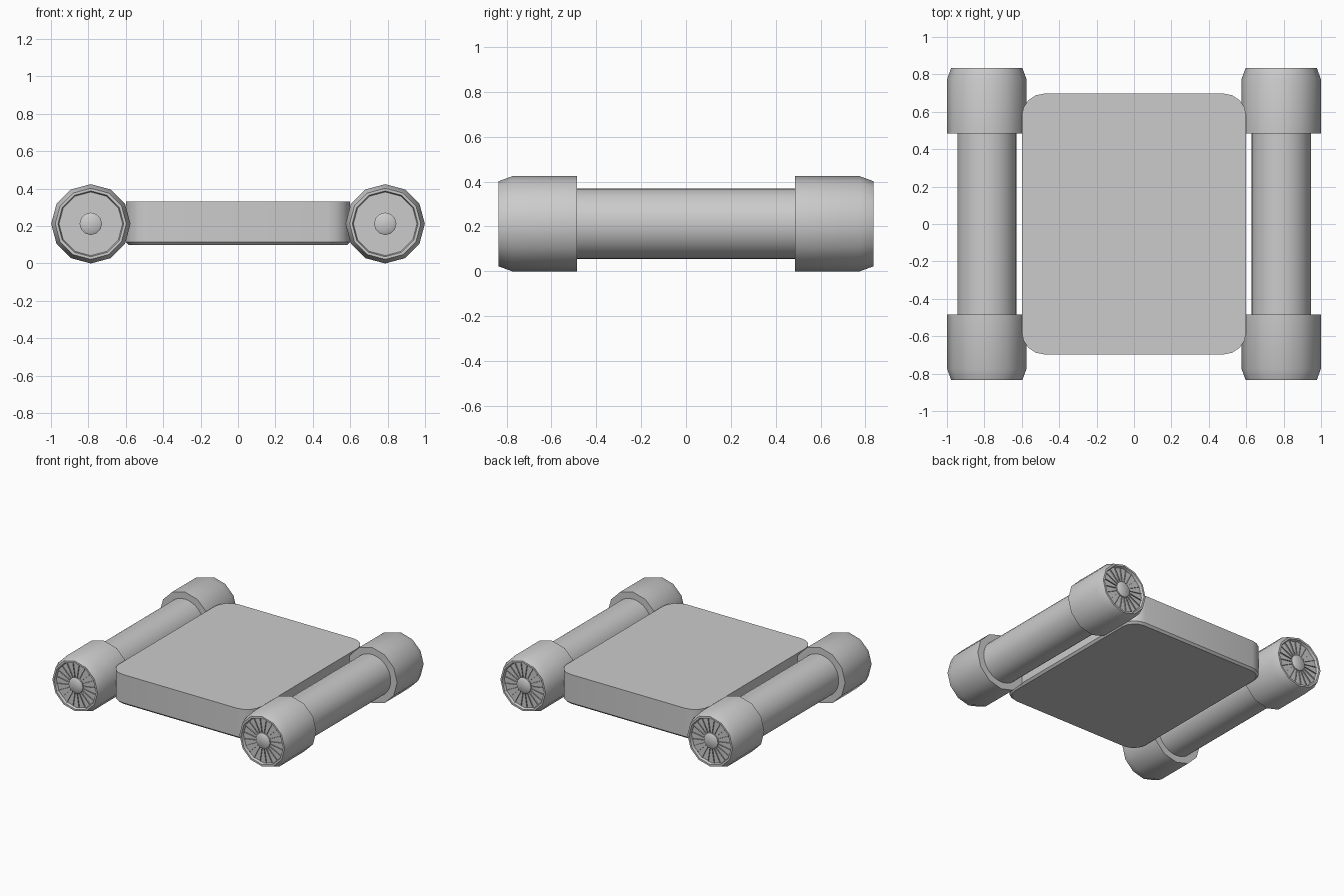
import bpy, bmesh, math
from mathutils import Matrix, Vector

cube = bpy.data.objects.get("Cube")
if cube:
    bpy.data.objects.remove(cube, do_unlink=True)

grey = bpy.data.materials.new("plain grey")
grey.use_nodes = True
colour = (0.6, 0.6, 0.6, 1)
grey.diffuse_color = colour
grey.node_tree.nodes["Principled BSDF"].inputs["Base Color"].default_value = colour

AXIS_X, AXIS_Z = 0.787, 0.212


def finish(name, bm, location=(0, 0, 0), angle=35):
    mesh = bpy.data.meshes.new(name)
    bm.to_mesh(mesh)
    bm.free()
    mesh.materials.append(grey)
    obj = bpy.data.objects.new(name, mesh)
    obj.location = location
    bpy.context.collection.objects.link(obj)
    bpy.ops.object.select_all(action="DESELECT")
    obj.select_set(True)
    bpy.context.view_layer.objects.active = obj
    bpy.ops.object.shade_smooth_by_angle(angle=math.radians(angle))
    return obj


def lathe(bm, profile, sides):
    """Rings of (radius, y) about the y axis; radius 0 closes the end."""
    rings = []
    for radius, y in profile:
        if radius == 0:
            rings.append([bm.verts.new((0, y, 0))] * sides)
        else:
            turns = [math.tau * i / sides for i in range(sides)]
            rings.append([bm.verts.new((radius * math.cos(a), y, radius * math.sin(a)))
                          for a in turns])
    for low, high in zip(rings, rings[1:]):
        for i in range(sides):
            j = (i + 1) % sides
            corners = dict.fromkeys([low[i], low[j], high[j], high[i]])
            bm.faces.new(list(corners))
    bmesh.ops.recalc_face_normals(bm, faces=bm.faces[:])


# Flat deck with rounded corners and a narrow chamfer underneath
bm = bmesh.new()
half_x, half_y, corner = 0.6, 0.697, 0.12


def outline(z, inset):
    loop = []
    for k, (sx, sy) in enumerate([(1, 1), (-1, 1), (-1, -1), (1, -1)]):
        for step in range(5):
            a = math.pi / 2 * (k + step / 4)
            r = corner - inset
            loop.append(bm.verts.new((sx * (half_x - corner) + r * math.cos(a),
                                      sy * (half_y - corner) + r * math.sin(a), z)))
    return loop


loops = [outline(0.10, 0.015), outline(0.115, 0), outline(0.33, 0)]
for low, high in zip(loops, loops[1:]):
    for i in range(len(low)):
        j = (i + 1) % len(low)
        bm.faces.new((low[i], low[j], high[j], high[i]))
bm.faces.new(loops[0][::-1])
bm.faces.new(loops[-1])
finish("deck", bm)

# Side rollers: shaft, capped ends, hub and thin radial fins
for side, sx in (("left", 1), ("right", -1)):
    bm = bmesh.new()
    lathe(bm, [(0, -0.6), (0.158, -0.6), (0.158, 0.6), (0, 0.6)], 32)
    finish(side + "_shaft", bm, (sx * AXIS_X, 0, AXIS_Z))

    for end, sy in (("back", 1), ("front", -1)):
        place = (sx * AXIS_X, 0, AXIS_Z)
        bm = bmesh.new()
        cap = [(0.15, 0.485), (0.212, 0.485), (0.212, 0.775), (0.19, 0.835),
               (0.176, 0.835), (0.17, 0.815), (0, 0.815)]
        lathe(bm, [(r, sy * y) for r, y in cap], 12)
        finish(f"{side}_{end}_cap", bm, place)

        bm = bmesh.new()
        lathe(bm, [(r, sy * y) for r, y in
                   [(0.06, 0.81), (0.06, 0.825), (0.045, 0.835), (0, 0.835)]], 12)
        finish(f"{side}_{end}_hub", bm, place)

        bm = bmesh.new()
        for i in range(20):
            turn = Matrix.Rotation(math.tau * (i + 0.5) / 20, 3, "Y")
            fin = [(0.055, 0.814), (0.17, 0.814), (0.17, 0.824), (0.055, 0.824)]
            bm.faces.new([bm.verts.new(turn @ Vector((r, sy * y, 0))) for r, y in fin])
        finish(f"{side}_{end}_fins", bm, place)
